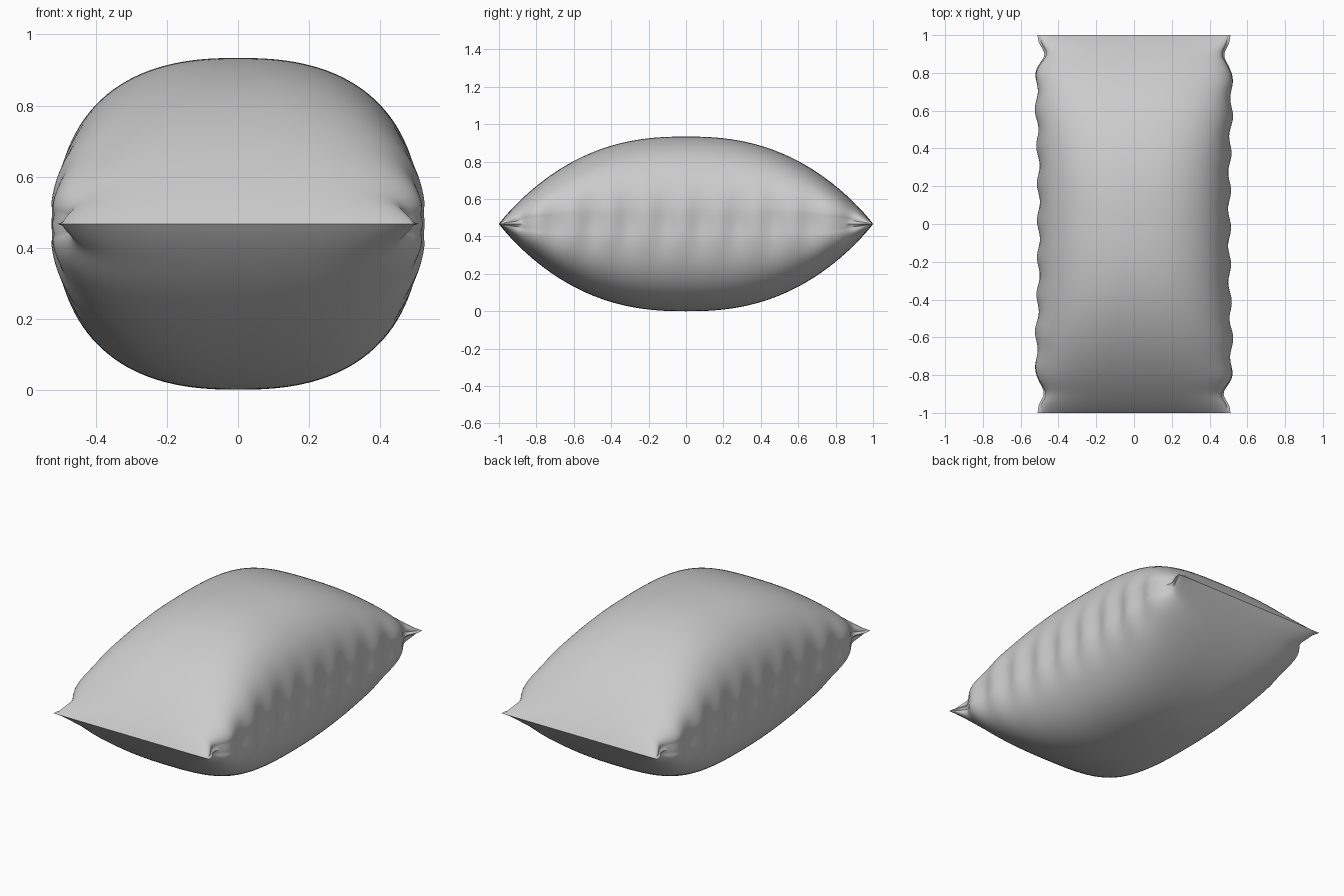
import bpy, bmesh
from math import sin, cos, pi, exp

if "Cube" in bpy.data.objects:
    bpy.data.objects.remove(bpy.data.objects["Cube"])

MID, ROWS, SEGS = 0.467, 100, 128


def spow(v, p):
    return (1 if v >= 0 else -1) * abs(v) ** p


def ring(y):
    """Closed cross-section of the inflated pouch at y."""
    a = min(abs(y), 1.0)
    h = MID * (1 - a ** 2.4) ** 0.95                  # puffed height
    w = 0.508 + 0.012 * exp(-((a - 0.65) / 0.22) ** 2)
    w -= 0.03 * exp(-((a - 0.9) / 0.05) ** 2)         # pinch beside the corners
    w -= 0.012 * max(0, (a - 0.8) / 0.2)
    n = 2.45 + 0.7 * a ** 2                           # boxier toward the ends
    pts = []
    for i in range(SEGS):
        t = 2 * pi * i / SEGS
        c, s = cos(t), sin(t)
        if i in (0, SEGS // 2):
            s = 0.0
        if i in (SEGS // 4, 3 * SEGS // 4):
            c = 0.0
        x, z = w * spow(c, 2 / n), h * spow(s, 2 / n)
        side = 1 if x > 0 else -1
        # puckers along the side seam
        near = abs(c) ** 3 * exp(-(z / 0.16) ** 2) * (1 - a ** 6)
        x += side * near * 0.010 * cos(2 * pi * y / 0.195 + 0.6 * side)
        # sunken seam with a thin lip in the middle
        if abs(c) > 0.5:
            x -= side * 0.018 * exp(-(z / 0.03) ** 2) * (1 - a ** 8)
            if s == 0:
                x += side * 0.014
        pts.append((x, y, MID + z))
    return pts


# pouch body: rings lofted from end seam to end seam
bm = bmesh.new()
rows = []
for j in range(ROWS + 1):
    y = -cos(pi * j / ROWS) * 0.35 + (2 * j / ROWS - 1) * 0.65
    rows.append([bm.verts.new(p) for p in ring(y)])
for a, b in zip(rows, rows[1:]):
    for i in range(SEGS):
        k = (i + 1) % SEGS
        bm.faces.new((a[i], a[k], b[k], b[i]))
bmesh.ops.remove_doubles(bm, verts=bm.verts, dist=0.0002)
bmesh.ops.recalc_face_normals(bm, faces=bm.faces)

mesh = bpy.data.meshes.new("pillow_pouch")
bm.to_mesh(mesh)
bm.free()
pouch = bpy.data.objects.new("pillow_pouch", mesh)
bpy.context.collection.objects.link(pouch)
bpy.context.view_layer.objects.active = pouch
pouch.select_set(True)
bpy.ops.object.shade_smooth_by_angle(angle=pi / 4)
